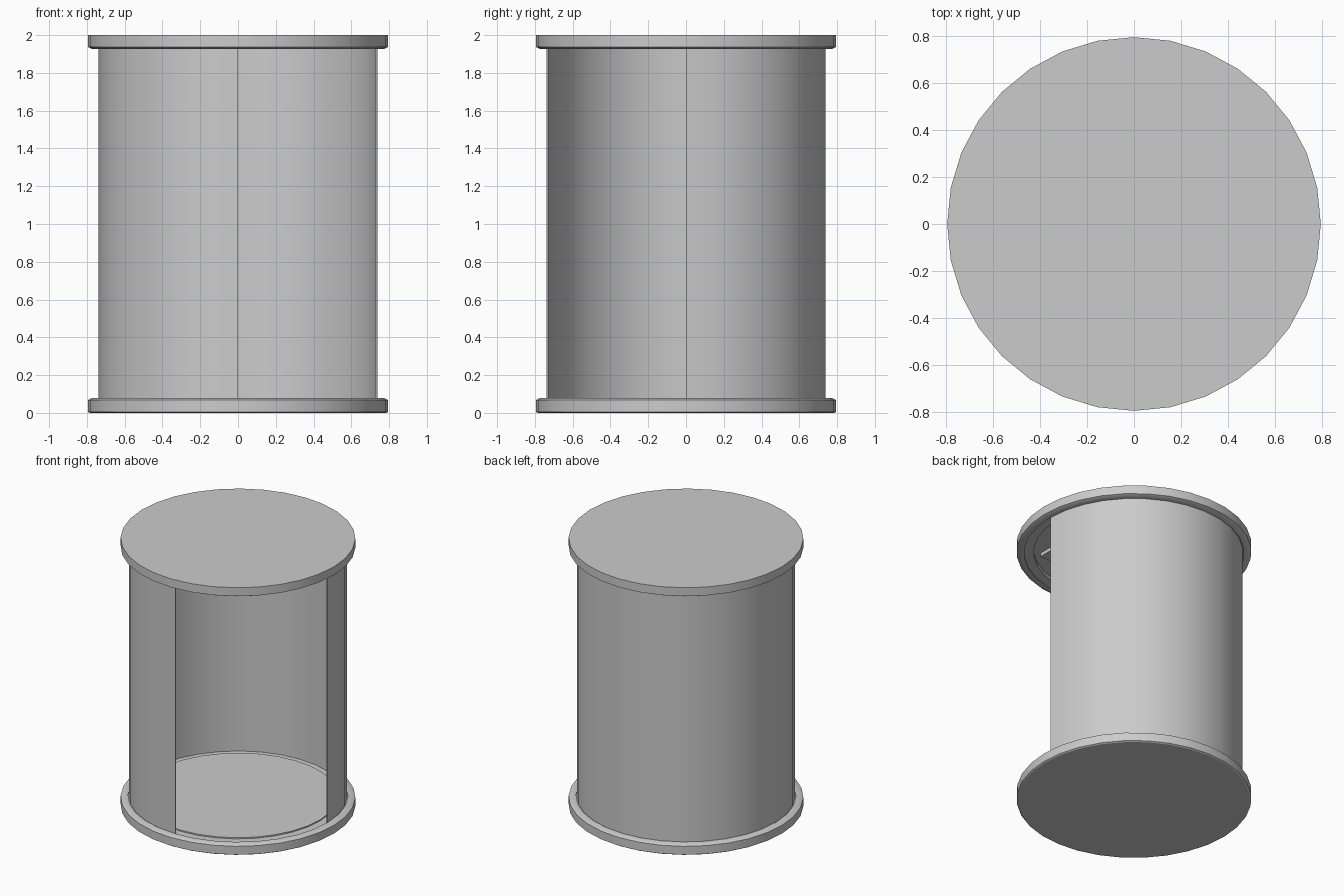
import bpy, bmesh, math

if "Cube" in bpy.data.objects:
    bpy.data.objects.remove(bpy.data.objects["Cube"])

SIDES = 32


def lathe(name, profile, start=0.0, steps=SIDES, closed_profile=False):
    """Spin an (r, z) profile around z; r = 0 points become a single pole vertex."""
    full = steps == SIDES
    bm = bmesh.new()
    rings = []
    for r, z in profile:
        if r == 0:
            rings.append([bm.verts.new((0, 0, z))])
            continue
        count = steps if full else steps + 1
        angles = [start + 2 * math.pi * i / SIDES for i in range(count)]
        rings.append([bm.verts.new((r * math.cos(a), r * math.sin(a), z)) for a in angles])
    pairs = list(zip(rings, rings[1:]))
    if closed_profile:
        pairs.append((rings[-1], rings[0]))
    for a, b in pairs:
        if len(a) == 1 or len(b) == 1:
            bm.faces.new(b if len(a) == 1 else a)
            continue
        for i in range(steps):
            j = (i + 1) % len(a)
            bm.faces.new((a[i], a[j], b[j], b[i]))
    if closed_profile and not full:
        bm.faces.new([r[0] for r in rings])
        bm.faces.new([r[-1] for r in rings])
    # merge disc centres away: the n-gon caps do not use the pole vertex
    bmesh.ops.delete(bm, geom=[v for v in bm.verts if not v.link_faces], context='VERTS')
    bmesh.ops.recalc_face_normals(bm, faces=bm.faces)
    return finish(name, bm)


def finish(name, bm):
    mesh = bpy.data.meshes.new(name)
    bm.to_mesh(mesh)
    bm.free()
    obj = bpy.data.objects.new(name, mesh)
    bpy.context.collection.objects.link(obj)
    bpy.ops.object.select_all(action='DESELECT')
    obj.select_set(True)
    bpy.context.view_layer.objects.active = obj
    bpy.ops.object.shade_smooth_by_angle(angle=math.radians(30))
    return obj


# Base plate: outer rim, shallow wall track and floor disc
lathe("base_plate", [(0, 0), (0.785, 0), (0.795, 0.006), (0.795, 0.068), (0.775, 0.078),
                     (0.745, 0.078), (0.745, 0.07), (0.68, 0.07), (0.68, 0.079), (0, 0.079)])

# Roof plate: same rim, with a recessed ceiling underneath
lathe("roof_plate", [(0, 2), (0.795, 2), (0.795, 1.937), (0.775, 1.927), (0.745, 1.927),
                     (0.745, 1.935), (0.72, 1.935), (0.68, 1.935), (0.68, 1.96), (0, 1.96)])

# Curved wall: three quarters of a cylinder, open at the front right
lathe("curved_wall", [(0.738, 0.07), (0.738, 1.935), (0.730, 1.935), (0.730, 0.07)],
      steps=SIDES * 3 // 4, closed_profile=True)

# Square panel set inside the ceiling recess
bm = bmesh.new()
bmesh.ops.create_cube(bm, size=1)
for v in bm.verts:
    v.co.x *= 0.9
    v.co.y *= 0.9
    v.co.z = 1.948 + v.co.z * 0.028
finish("ceiling_panel", bm)
